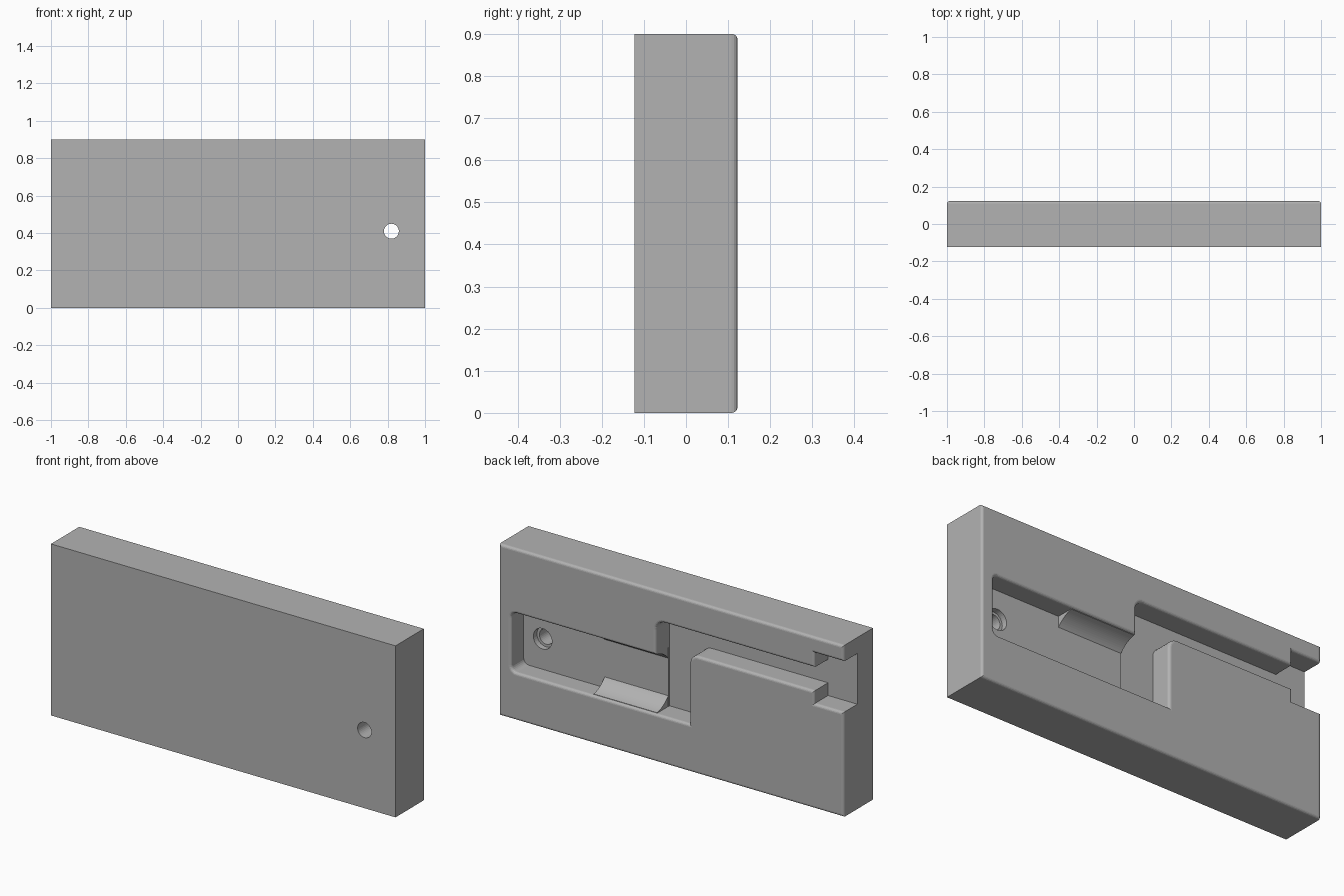
import bpy, bmesh
from math import cos, sin, pi, sqrt
from mathutils import Vector

if "Cube" in bpy.data.objects:
    bpy.data.objects.remove(bpy.data.objects["Cube"])

BACK = 0.1225             # half thickness of the slab
FLOOR = BACK - 0.105      # floor of the long pocket
SLOT_FLOOR = BACK - 0.115
BORE_FLOOR = FLOOR - 0.03
MID = 0.405               # height of the pocket centre line
LIP = 0.014               # rounding along the back edges

grey = bpy.data.materials.new("plain_grey")
grey.use_nodes = True
colour = (0.448, 0.448, 0.448, 1)
grey.diffuse_color = colour
grey.node_tree.nodes["Principled BSDF"].inputs["Base Color"].default_value = colour


def rounded(corners, steps=6):
    """Outline from square corners (a, b, radius)."""
    pts = [Vector((c[0], c[1])) for c in corners]
    out = []
    for i, p in enumerate(pts):
        r = corners[i][2]
        if r == 0:
            out.append((p.x, p.y))
            continue
        da = (pts[i - 1] - p).normalized()
        db = (pts[(i + 1) % len(pts)] - p).normalized()
        c = p + (da + db) * r
        for k in range(steps + 1):
            t = pi / 2 * k / steps
            q = c - (db * cos(t) + da * sin(t)) * r
            out.append((q.x, q.y))
    return out


def rectangle(a0, b0, a1, b1):
    return [(a0, b0), (a1, b0), (a1, b1), (a0, b1)]


def circle(x, z, r, n=32):
    return [(x + r * cos(2 * pi * k / n), z + r * sin(2 * pi * k / n)) for k in range(n)]


def prism(name, outline, start, end, axis="y", hole=None, lip=0):
    """Solid between two depths, along y (points x, z) or x (points y, z)."""
    bm = bmesh.new()
    caps = {start: [], end: []}
    for loop in [outline] + ([hole] if hole else []):
        rings = []
        for d in (start, end):
            ring = [bm.verts.new((a, d, b) if axis == "y" else (d, a, b)) for a, b in loop]
            rings.append(ring)
            caps[d].append(ring)
        for i in range(len(loop)):
            bm.faces.new((rings[0][i - 1], rings[0][i], rings[1][i], rings[1][i - 1]))
    for loops in caps.values():
        if hole:
            edges = [bm.edges.get((ring[i - 1], ring[i])) for ring in loops for i in range(len(ring))]
            bmesh.ops.triangle_fill(bm, edges=edges, use_beauty=True)
        else:
            bm.faces.new(loops[0])
    bmesh.ops.recalc_face_normals(bm, faces=bm.faces[:])
    if lip:
        ring = caps[end][0]
        edges = [bm.edges.get((ring[i - 1], ring[i])) for i in range(len(ring))]
        bmesh.ops.bevel(bm, geom=edges, offset=lip, segments=4, profile=0.5, affect="EDGES")
    mesh = bpy.data.meshes.new(name)
    bm.to_mesh(mesh)
    bm.free()
    mesh.materials.append(grey)
    ob = bpy.data.objects.new(name, mesh)
    bpy.context.collection.objects.link(ob)
    return ob


# Front plate in two layers, so the screw hole has a wider counterbore behind
slab = rectangle(-1, 0, 1, 0.9)
bore = circle(0.82, 0.41, 0.054)
parts = [
    prism("front_plate", slab, -BACK, BORE_FLOOR, hole=circle(0.82, 0.41, 0.04)),
    prism("counterbore_plate", slab, BORE_FLOOR, SLOT_FLOOR, hole=bore),
    prism("pocket_floor", rectangle(0.09, 0.25, 0.95, 0.56), SLOT_FLOOR, FLOOR, hole=bore),
]

# Back wall around the pocket and the bent slot, which opens at one end
wall = rounded([
    (-1, 0, 0), (1, 0, 0), (1, 0.9, 0), (-1, 0.9, 0),
    (-1, 0.816, 0), (-0.83, 0.816, 0), (-0.83, 0.74, 0), (0.09, 0.74, 0.05),
    (0.09, 0.56, 0), (0.93, 0.56, 0.03), (0.93, 0.25, 0.03), (-0.105, 0.25, 0),
    (-0.105, 0.617, 0.05), (-0.83, 0.617, 0), (-0.83, 0.55, 0), (-1, 0.55, 0)])
parts.append(prism("back_wall", wall, SLOT_FLOOR, BACK, lip=LIP))

# Hollow cradles along the lower and upper pocket walls
RADIUS, LIFT = 0.156, 0.016
for name, side in (("lower_cradle", -1), ("upper_cradle", 1)):
    arc = []
    for k in range(13):
        depth = LIP + (BACK - FLOOR - LIP) * k / 12
        arc.append((BACK - depth, MID + side * sqrt(RADIUS ** 2 - (depth + LIFT) ** 2)))
    edge = MID + side * 0.16
    base = FLOOR - 0.003
    outline = arc + [(base, arc[-1][1]), (base, edge), (BACK - LIP, edge)]
    parts.append(prism(name, outline, 0.091, 0.46, "x"))

for ob in bpy.context.view_layer.objects:
    ob.select_set(ob in parts)
bpy.context.view_layer.objects.active = parts[0]
bpy.ops.object.shade_smooth_by_angle(angle=0.6)
